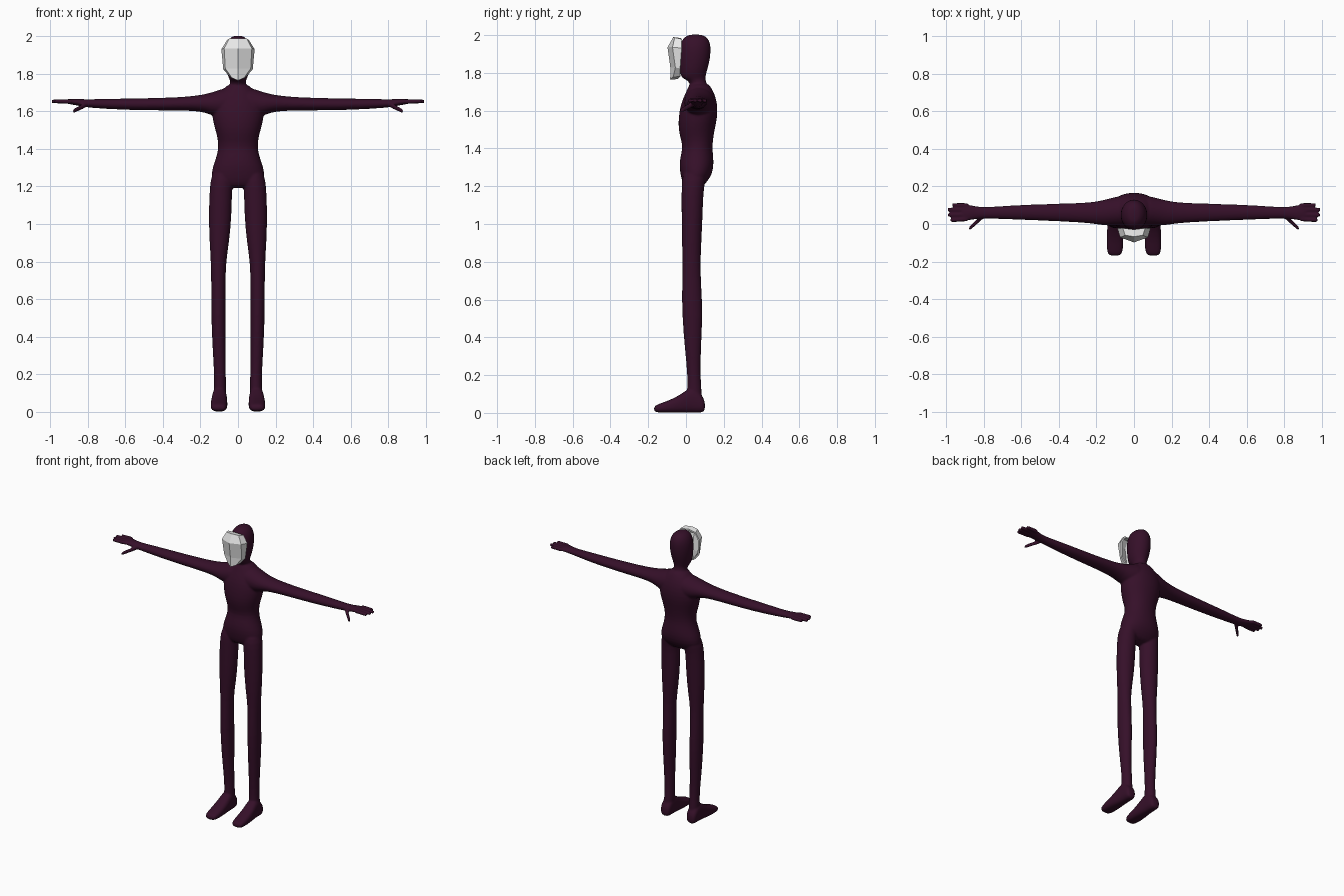
import bpy
import bmesh
from math import cos, sin, pi, copysign
from mathutils import Vector

if "Cube" in bpy.data.objects:
    bpy.data.objects.remove(bpy.data.objects["Cube"])

SIDES = 20
CM = 0.01


def make_material(name, colour, roughness=0.6):
    material = bpy.data.materials.new(name)
    material.use_nodes = True
    material.diffuse_color = colour
    shader = material.node_tree.nodes["Principled BSDF"]
    shader.inputs["Base Color"].default_value = colour
    shader.inputs["Roughness"].default_value = roughness
    return material


def make_object(name, bm, material):
    bmesh.ops.recalc_face_normals(bm, faces=bm.faces)
    mesh = bpy.data.meshes.new(name)
    bm.to_mesh(mesh)
    bm.free()
    mesh.materials.append(material)
    obj = bpy.data.objects.new(name, mesh)
    bpy.context.collection.objects.link(obj)
    return obj


def loft(bm, axis, rows, side=1, power=1.0):
    """Closed tube; each row is (position, low, high, low, high) in hundredths."""
    across, up = [i for i in range(3) if i != axis]
    rings = []
    for position, a_low, a_high, b_low, b_high in rows:
        ring = []
        for step in range(SIDES):
            angle = 2 * pi * step / SIDES
            c, s = cos(angle), sin(angle)
            c, s = copysign(abs(c) ** power, c), copysign(abs(s) ** power, s)
            point = Vector()
            point[axis] = position
            point[across] = (a_low + a_high) / 2 + c * (a_high - a_low) / 2
            point[up] = (b_low + b_high) / 2 + s * (b_high - b_low) / 2
            point.x *= side
            ring.append(bm.verts.new(point * CM))
        rings.append(ring)
    for lower, upper in zip(rings, rings[1:]):
        for i in range(SIDES):
            j = (i + 1) % SIDES
            bm.faces.new((lower[i], lower[j], upper[j], upper[i]))
    bm.faces.new(rings[0][::-1])
    bm.faces.new(rings[-1])


def finger(bm, side, start, end, radius):
    """Thin tapering tube from the palm to a fingertip."""
    rows = []
    for t in (0, 0.3, 0.6, 0.9, 1):
        x, y, z = Vector(start).lerp(Vector(end), t)
        r = radius * (1 - 0.2 * t)
        rows.append((x, y - r, y + r, z - r, z + r))
    loft(bm, 0, rows, side)


skin = make_material("dark plum skin", (0.036, 0.005, 0.022, 1))
shell = make_material("pale mask", (0.8, 0.8, 0.8, 1))

body = bmesh.new()

# Torso: height, half width, front, back
torso = [(119, 8, 0, 8), (122, 13.5, -2, 11), (126, 14.5, -3, 13.8),
         (131, 13.5, -3.7, 14.8), (136, 11.5, -3, 14.5), (141, 10.5, -1.7, 14),
         (146, 11, -3.2, 14.6), (151, 12.5, -4.2, 15.5), (157, 14, -4, 16.8),
         (163, 14, -3, 16.8), (168, 12, -1, 15.6), (172, 8, 1, 13.6),
         (175, 4.5, 2, 11.5)]
loft(body, 2, [(z, -w, w, f, b) for z, w, f, b in torso], power=0.95)

# Neck and head
head = [(168, 5, 1.5, 13), (173, 4.5, 2.2, 11.4), (176, 4.2, 1.5, 10.5),
        (177, 4.5, -2.5, 10.3), (180, 6, -3.2, 10.8), (185, 6.9, -3.5, 12.4),
        (190, 7.3, -3.5, 13.1), (194, 7, -3.3, 13.2), (197, 6, -2.5, 12.5),
        (199.2, 4.3, -0.5, 10.8), (200.4, 2, 2, 8)]
loft(body, 2, [(z, -w, w, f, b) for z, w, f, b in head])

for side in (1, -1):
    # Leg
    loft(body, 2, [(4, 6.3, 13.2, 0.5, 9), (12, 6.3, 12.8, 0.5, 8.2),
                   (20, 6.5, 12.7, 0.8, 7.7), (32, 6.5, 13.5, -0.5, 7.8),
                   (52, 6.5, 14.4, -2.2, 9), (66, 6.5, 14.3, -2.2, 8.2),
                   (78, 6.6, 14.4, -1.8, 7.6), (90, 4.7, 15.2, -2.2, 8.2),
                   (103, 3.4, 15.7, -2.4, 8.8), (116, 3.2, 15.3, -2.4, 9.2),
                   (123, 2.5, 14.8, -2.4, 10.2), (130, 3, 13, -1, 12)], side)
    # Foot
    loft(body, 1, [(-17, 7.5, 13, 0.8, 3.2), (-15.5, 6, 14.4, 0.2, 4.5),
                   (-10, 5.6, 14.7, 0, 6.2), (-4, 5.6, 14.5, 0, 9),
                   (0, 5.8, 14, 0, 12), (4, 6, 13.7, 0, 14),
                   (8.2, 6.2, 13.5, 0, 10), (10.2, 7.2, 12.8, 1, 6)],
         side, power=0.75)
    # Shoulder, arm and palm
    loft(body, 0, [(-3, -1, 15, 158, 173.5), (6, -1, 15.5, 156, 173),
                   (12, -1, 14, 157, 170.8), (17, -0.7, 12.6, 159.3, 169.3),
                   (23, 0.3, 11.6, 160.2, 168.3), (32, 1, 11.1, 160.5, 167.5),
                   (50, 1.8, 10.6, 160.5, 167), (65, 2.4, 10, 161, 166.8),
                   (78, 2.9, 9, 161.8, 166.5), (83, 2.7, 9.2, 162.5, 166.5),
                   (87, 2, 10.2, 163.4, 166.8), (91, 1.5, 10.9, 164, 166.6),
                   (92.5, 2.5, 10, 164.5, 166)], side)
    # Fingers and thumb
    for y, tip_y, tip_x in ((10, 10.2, 97), (7.5, 7.7, 99.6),
                            (5, 4.8, 99.3), (2.6, 2, 98)):
        finger(body, side, (88, y, 165.3), (tip_x, tip_y, 165.3), 1.25)
    finger(body, side, (80, 4.5, 164), (88, -2.7, 160), 1.5)

figure = make_object("body", body, skin)

# Blend the overlapping limbs into one smooth skin
rounding = figure.modifiers.new("rounding", "SUBSURF")
rounding.levels = rounding.render_levels = 1
blend = figure.modifiers.new("blend", "REMESH")
blend.mode = "VOXEL"
blend.voxel_size = 0.006
blend.use_smooth_shade = True
relax = figure.modifiers.new("relax", "SMOOTH")
relax.factor = 0.5
relax.iterations = 5

# Faceted mask: centre line, panel edge and swept-back rim on one half
centre = [(0, -6.5, 198.5), (0, -9.3, 193.5), (0, -7.8, 183), (0, -8, 176.8)]
edge = [(4.5, -5.8, 198.3), (7, -6.8, 193.5), (6.4, -5.3, 183), (3, -6.5, 178.2)]
rim = [(5.6, -2.2, 197.5), (8.4, -2.2, 193), (7.4, -3, 182.5), (3.6, -3, 178.4)]
mask = bmesh.new()
columns = [[mask.verts.new(Vector(p) * CM) for p in col]
           for col in (centre, edge, rim)]
for inner, outer in zip(columns, columns[1:]):
    for i in range(len(inner) - 1):
        mask.faces.new((inner[i], inner[i + 1], outer[i + 1], outer[i]))

# Rim along the brow and the chin
for row, drop in ((0, (0, -3, 198)), (-1, (0, -4.5, 177.2))):
    back = mask.verts.new(Vector(drop) * CM)
    mask.faces.new((columns[0][row], columns[1][row], columns[2][row], back))

face = make_object("mask", mask, shell)
mirror = face.modifiers.new("mirror", "MIRROR")
mirror.use_clip = True
thickness = face.modifiers.new("thickness", "SOLIDIFY")
thickness.thickness = 0.01
thickness.offset = 0
